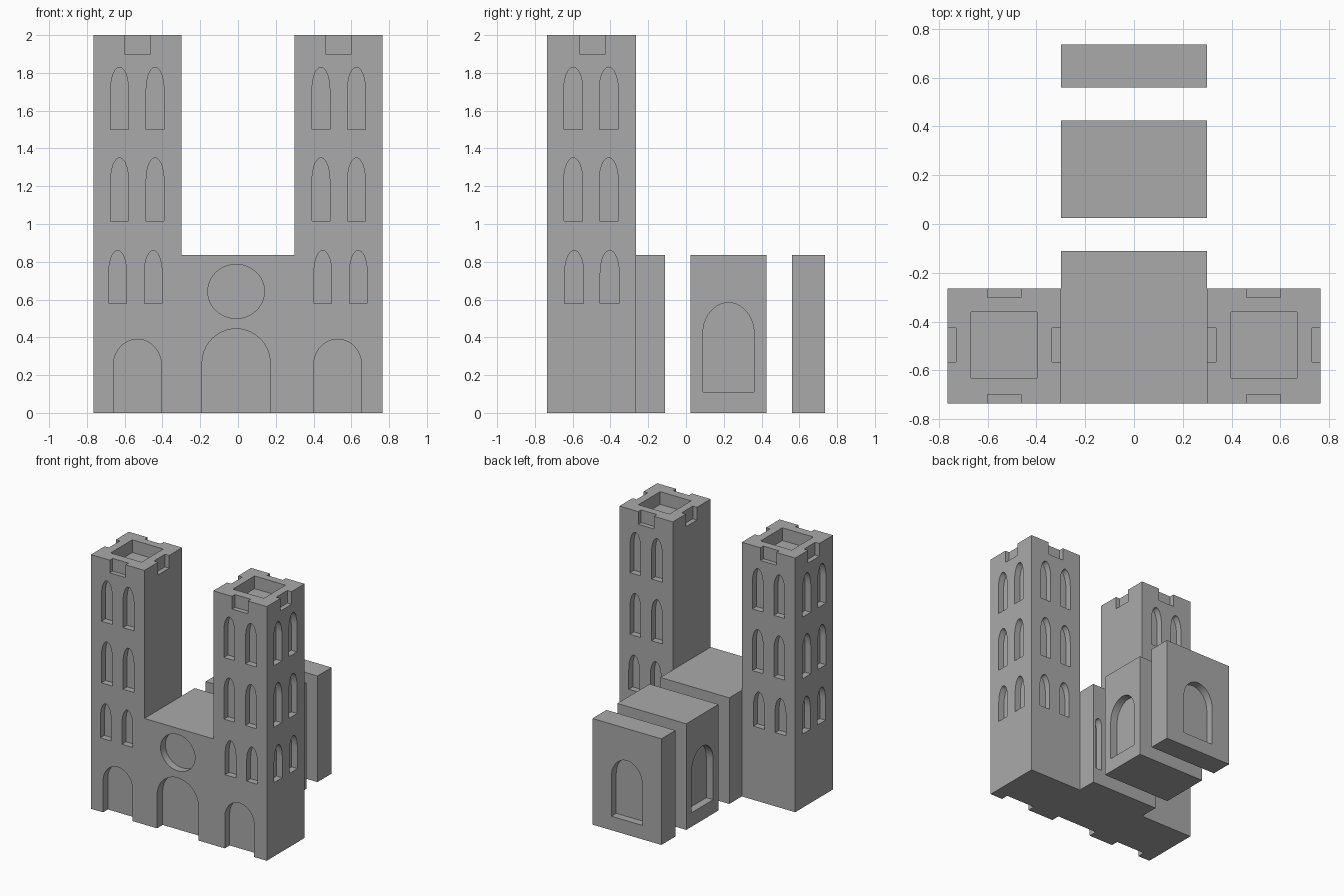
import bpy, bmesh, math
from mathutils import Vector

cube = bpy.data.objects.get("Cube")
if cube:
    bpy.data.objects.remove(cube, do_unlink=True)

stone = bpy.data.materials.new("grey_stone")
stone.use_nodes = True
GREY = (0.4, 0.4, 0.4, 1)
stone.diffuse_color = GREY
stone.node_tree.nodes["Principled BSDF"].inputs["Base Color"].default_value = GREY

FRONT, TOWER_BACK, SIDE, INNER = -0.735, -0.265, 0.765, 0.30
ROOF, TOP, SEGS = 0.835, 2.0, 20


def add_prism(bm, pts, offset):
    """Extrude a closed outline by an offset vector."""
    offset = Vector(offset)
    near = [bm.verts.new(p) for p in pts]
    far = [bm.verts.new(Vector(p) + offset) for p in pts]
    bm.faces.new(near)
    bm.faces.new(far[::-1])
    n = len(pts)
    for i in range(n):
        j = (i + 1) % n
        bm.faces.new((near[j], near[i], far[i], far[j]))


def add_box(bm, x0, x1, y0, y1, z0, z1):
    add_prism(bm, [(x0, y0, z0), (x1, y0, z0), (x1, y1, z0), (x0, y1, z0)], (0, 0, z1 - z0))


def on_wall(bm, outline, axis, plane, out, depth):
    """Sink a (u, z) outline into a wall that is square to the axis."""
    start = plane + out * 0.03
    travel = -out * (depth + 0.03)
    if axis == "y":
        add_prism(bm, [(u, start, z) for u, z in outline], (0, travel, 0))
    else:
        add_prism(bm, [(start, u, z) for u, z in outline], (travel, 0, 0))


def arch(u0, u1, z0, z1, rise):
    c, r = (u0 + u1) / 2, (u1 - u0) / 2
    curve = [(c + r * math.cos(math.pi * i / SEGS), z1 - rise + rise * math.sin(math.pi * i / SEGS))
             for i in range(SEGS + 1)]
    return [(u0, z0), (u1, z0)] + curve


def make_object(name, bm):
    bmesh.ops.recalc_face_normals(bm, faces=bm.faces[:])
    mesh = bpy.data.meshes.new(name)
    bm.to_mesh(mesh)
    bm.free()
    mesh.materials.append(stone)
    obj = bpy.data.objects.new(name, mesh)
    bpy.context.scene.collection.objects.link(obj)
    return obj


def combine(obj, bm, operation):
    """Apply a boolean with a temporary helper, then remove it."""
    helper = make_object("helper", bm)
    helper.hide_render = True
    mod = obj.modifiers.new("cut", "BOOLEAN")
    mod.operation, mod.object, mod.solver = operation, helper, "EXACT"
    bpy.context.view_layer.update()
    graph = bpy.context.evaluated_depsgraph_get()
    mesh = bpy.data.meshes.new_from_object(obj.evaluated_get(graph))
    obj.modifiers.clear()
    obj.data = mesh
    bpy.data.objects.remove(helper, do_unlink=True)


def finish(obj):
    bpy.ops.object.select_all(action="DESELECT")
    obj.select_set(True)
    bpy.context.view_layer.objects.active = obj
    bpy.ops.object.shade_smooth_by_angle(angle=math.radians(30))


# Facade: twin towers and the wall between them, with the porch block behind
bm = bmesh.new()
outline = [(-SIDE, 0), (SIDE, 0), (SIDE, TOP), (INNER, TOP), (INNER, ROOF),
           (-INNER, ROOF), (-INNER, TOP), (-SIDE, TOP)]
add_prism(bm, [(x, FRONT, z) for x, z in outline], (0, TOWER_BACK - FRONT, 0))
facade = make_object("facade_and_towers", bm)
bm = bmesh.new()
add_box(bm, -INNER, INNER, -0.5, -0.11, 0, ROOF)
combine(facade, bm, "UNION")

cuts = bmesh.new()
# Three doorways
on_wall(cuts, arch(-0.19, 0.17, -0.05, 0.445, 0.18), "y", FRONT, -1, 0.07)
for x0 in (-0.66, 0.40):
    on_wall(cuts, arch(x0, x0 + 0.255, -0.05, 0.39, 0.14), "y", FRONT, -1, 0.06)
# Round window
ring = [2 * math.pi * i / 48 for i in range(48)]
on_wall(cuts, [(-0.01 + 0.15 * math.cos(a), 0.643 + 0.143 * math.sin(a)) for a in ring],
        "y", FRONT, -1, 0.06)
# Slit window at the back of the porch block
on_wall(cuts, arch(0.22, 0.28, 0.13, 0.56, 0.06), "y", -0.11, 1, 0.06)

# Tower windows: three rows of pairs on the front, back and outer walls
for z0, z1, shift in ((1.50, 1.83, 0), (1.015, 1.35, 0), (0.58, 0.86, 0.01)):
    for s in (-1, 1):
        mid = s * 0.533 + shift * s
        for du in (-0.094, 0.094):
            shape = arch(mid + du - 0.047, mid + du + 0.047, z0, z1, 0.12)
            on_wall(cuts, shape, "y", FRONT, -1, 0.05)
            on_wall(cuts, shape, "y", TOWER_BACK, 1, 0.05)
            v = -0.503 + shift * 0.5 + du
            on_wall(cuts, arch(v - 0.05, v + 0.05, z0, z1, 0.12), "x", s * SIDE, s, 0.05)

# Tower tops: sunken wells and a notch in each parapet
for s in (-1, 1):
    cx, cy, h = s * 0.532, -0.496, 0.135
    add_box(cuts, cx - h, cx + h, cy - h, cy + h, TOP - 0.1, TOP + 0.05)

    def notch(c):
        return [(c - 0.069, 1.9), (c + 0.069, 1.9), (c + 0.069, 2.05), (c - 0.069, 2.05)]
    on_wall(cuts, notch(cx), "y", FRONT, -1, 0.036)
    on_wall(cuts, notch(cx), "y", TOWER_BACK, 1, 0.036)
    on_wall(cuts, notch(cy), "x", s * SIDE, s, 0.036)
    on_wall(cuts, notch(cy), "x", s * INNER, -s, 0.036)
combine(facade, cuts, "DIFFERENCE")
finish(facade)

# Nave block with an arched niche on each side
bm = bmesh.new()
add_box(bm, -INNER, INNER, 0.025, 0.425, 0, ROOF)
nave = make_object("nave_block", bm)
cuts = bmesh.new()
for s in (-1, 1):
    on_wall(cuts, arch(0.09, 0.36, 0.11, 0.583, 0.16), "x", s * INNER, s, 0.06)
combine(nave, cuts, "DIFFERENCE")
finish(nave)

# Rear block with an arched niche at the back
bm = bmesh.new()
add_box(bm, -INNER, INNER, 0.56, 0.735, 0, ROOF)
rear = make_object("rear_block", bm)
cuts = bmesh.new()
on_wall(cuts, arch(-0.135, 0.135, 0.11, 0.583, 0.16), "y", 0.735, 1, 0.06)
combine(rear, cuts, "DIFFERENCE")
finish(rear)
